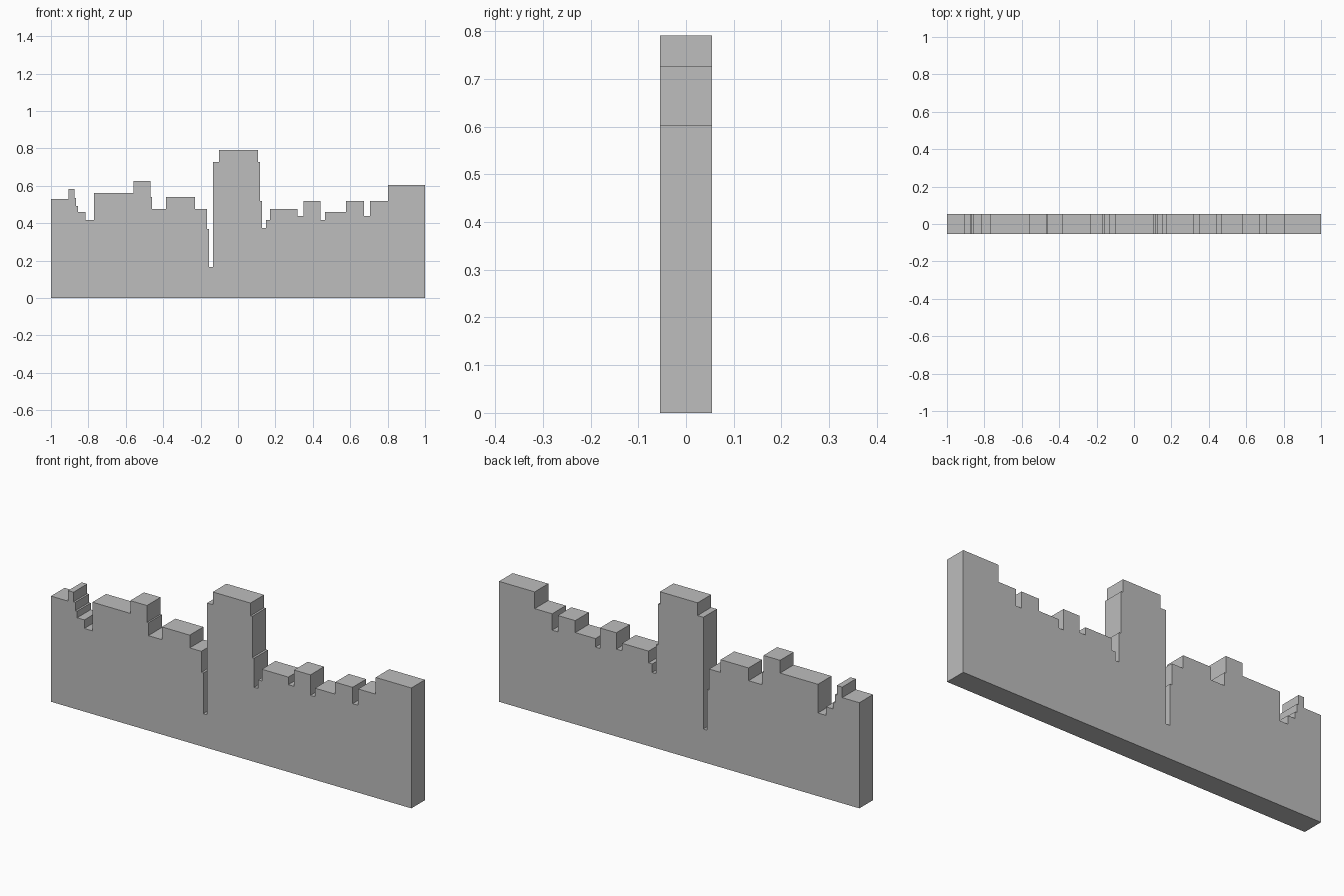
import bpy
import bmesh
from mathutils import Vector

default_cube = bpy.data.objects.get("Cube")
if default_cube:
    bpy.data.objects.remove(default_cube, do_unlink=True)

HALF_LENGTH = 1.0
HALF_DEPTH = 0.054

# Stepped top edge: (right end of the step, height), from -x to +x
right_wing = [(-.905, .53), (-.875, .583), (-.865, .535), (-.855, .493),
              (-.815, .46), (-.77, .417), (-.56, .561), (-.468, .625),
              (-.46, .54), (-.385, .476), (-.23, .54), (-.166, .476),
              (-.155, .37)]
narrow_slot = [(-.134, .166)]
tower = [(-.102, .727), (.107, .791), (.117, .727), (.128, .52)]
left_wing = [(.15, .374), (.17, .417), (.317, .476), (.349, .438),
             (.44, .52), (.465, .417), (.577, .46), (.674, .52),
             (.705, .438), (.802, .52), (HALF_LENGTH, .604)]


def make_material(name, color):
    material = bpy.data.materials.new(name)
    material.use_nodes = True
    material.diffuse_color = color
    shader = next(node for node in material.node_tree.nodes
                  if node.type == "BSDF_PRINCIPLED")
    shader.inputs["Base Color"].default_value = color
    return material


def stepped_outline(steps):
    """Turn the list of steps into a closed outline in the xz plane."""
    outline = [(-HALF_LENGTH, 0)]
    left_edge = -HALF_LENGTH
    for right_edge, height in steps:
        outline += [(left_edge, height), (right_edge, height)]
        left_edge = right_edge
    outline.append((HALF_LENGTH, 0))
    return outline


def extrude_outline(name, outline, half_depth, material):
    """Fill the outline and give it thickness along y."""
    mesh = bpy.data.meshes.new(name)
    bm = bmesh.new()
    front = bm.faces.new([bm.verts.new((x, -half_depth, z)) for x, z in outline])
    extruded = bmesh.ops.extrude_face_region(bm, geom=[front],
                                             use_keep_orig=True)
    moved = [item for item in extruded["geom"]
             if isinstance(item, bmesh.types.BMVert)]
    bmesh.ops.translate(bm, verts=moved, vec=Vector((0, half_depth * 2, 0)))
    bmesh.ops.recalc_face_normals(bm, faces=bm.faces[:])
    bm.to_mesh(mesh)
    bm.free()
    mesh.materials.append(material)
    wall = bpy.data.objects.new(name, mesh)
    bpy.context.collection.objects.link(wall)
    return wall


# Broken wall slab with a central tower
stone = make_material("plain_grey", (.51, .51, .51, 1))
profile = stepped_outline(right_wing + narrow_slot + tower + left_wing)
extrude_outline("stepped_wall", profile, HALF_DEPTH, stone)
